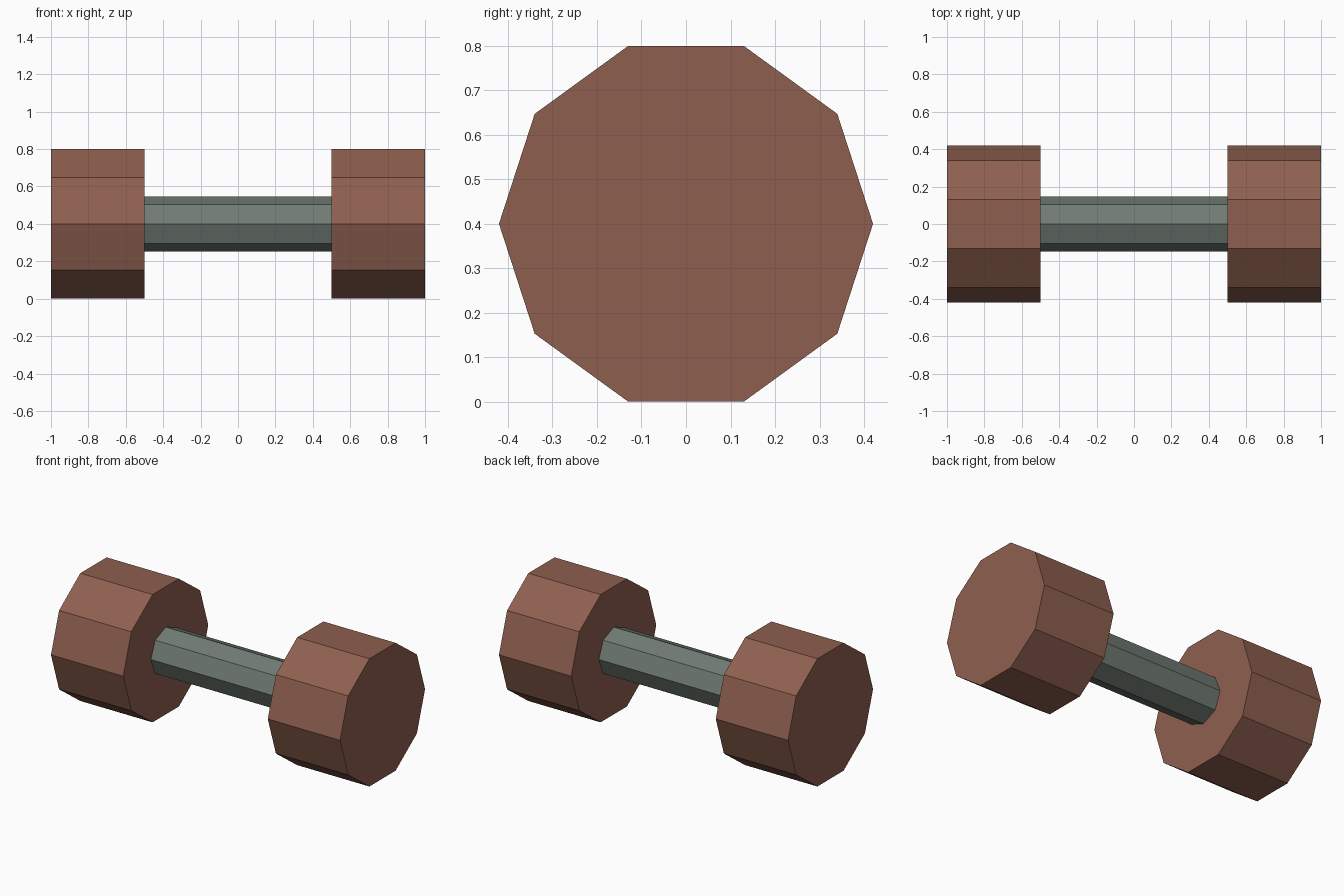
import bpy
from math import pi

cube = bpy.data.objects.get("Cube")
if cube:
    bpy.data.objects.remove(cube, do_unlink=True)

AXIS_HEIGHT = 0.4


def make_material(name, rgb):
    mat = bpy.data.materials.new(name)
    mat.use_nodes = True
    color = (*rgb, 1.0)
    mat.diffuse_color = color
    mat.node_tree.nodes["Principled BSDF"].inputs["Base Color"].default_value = color
    return mat


def prism(name, sides, radius, length, x, mat):
    """Flat-sided cylinder lying along x, with corners pointing to front and back."""
    bpy.ops.mesh.primitive_cylinder_add(vertices=sides, radius=radius, depth=length,
                                        location=(x, 0, AXIS_HEIGHT), rotation=(0, pi / 2, 0))
    obj = bpy.context.object
    obj.name = obj.data.name = name
    obj.data.materials.append(mat)
    bpy.ops.object.transform_apply(location=False, rotation=True, scale=True)
    return obj


brown = make_material("brown", (0.27, 0.115, 0.078))
grey = make_material("grey green", (0.165, 0.2, 0.175))

# Eight-sided grip between two ten-sided weights
prism("handle", 8, 0.147, 1.0, 0, grey)
for side, x in (("left", 0.75), ("right", -0.75)):
    prism(side + "_weight", 10, 0.42, 0.5, x, brown)
